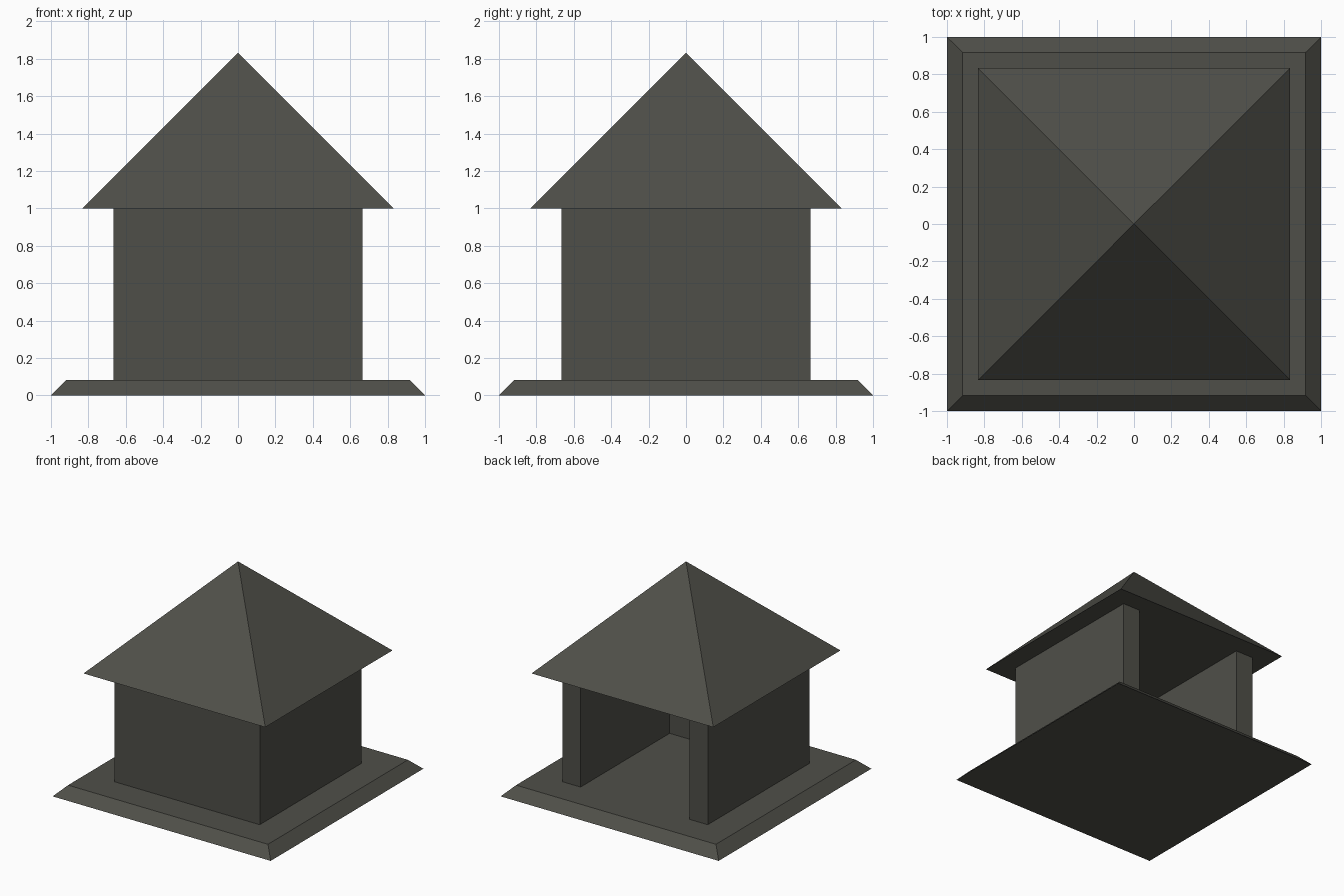
import bpy, bmesh

if "Cube" in bpy.data.objects:
    bpy.data.objects.remove(bpy.data.objects["Cube"])

stone = bpy.data.materials.new("dark grey stone")
stone.diffuse_color = (0.078, 0.078, 0.066, 1.0)
stone.use_nodes = True
stone.node_tree.nodes["Principled BSDF"].inputs["Base Color"].default_value = stone.diffuse_color
U = 1 / 12  # the model sits on a twelfth-unit grid


def finish(name, bm):
    bmesh.ops.recalc_face_normals(bm, faces=bm.faces)
    mesh = bpy.data.meshes.new(name)
    bm.to_mesh(mesh)
    bm.free()
    mesh.materials.append(stone)
    obj = bpy.data.objects.new(name, mesh)
    bpy.context.collection.objects.link(obj)
    return obj


def square(bm, half, z):
    return [bm.verts.new((x * half, y * half, z))
            for x, y in ((-1, -1), (1, -1), (1, 1), (-1, 1))]


# Base slab with sloping edges
bm = bmesh.new()
low, high = square(bm, 12 * U, 0), square(bm, 11 * U, U)
bm.faces.new(low[::-1])
bm.faces.new(high)
for i in range(4):
    j = (i + 1) % 4
    bm.faces.new((low[i], low[j], high[j], high[i]))
finish("base", bm)

# Three thick walls: a U-shaped plan, open at the back
bm = bmesh.new()
o, n = 8 * U, 6 * U
plan = [(-o, -o), (o, -o), (o, o), (n, o), (n, -n), (-n, -n), (-n, o), (-o, o)]
floor = bm.faces.new([bm.verts.new((x, y, U)) for x, y in plan])
top = bmesh.ops.extrude_face_region(bm, geom=[floor], use_keep_orig=True)["geom"]
bmesh.ops.translate(bm, vec=(0, 0, 11 * U),
                    verts=[v for v in top if isinstance(v, bmesh.types.BMVert)])
finish("walls", bm)

# Pyramid roof with a flat underside
bm = bmesh.new()
eaves = square(bm, 10 * U, 12 * U)
peak = bm.verts.new((0, 0, 22 * U))
bm.faces.new(eaves[::-1])
for i in range(4):
    bm.faces.new((eaves[i], eaves[(i + 1) % 4], peak))
finish("roof", bm)
